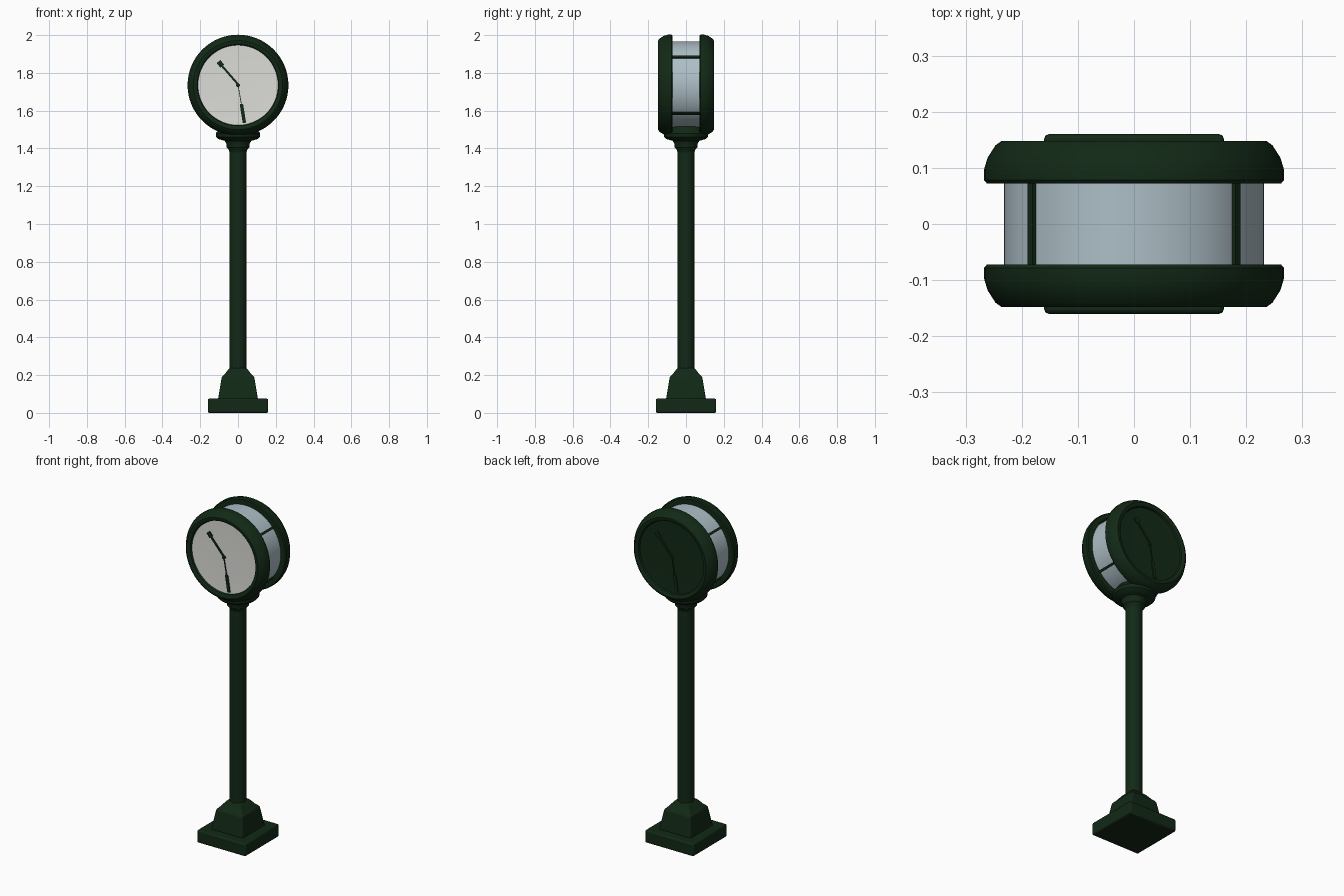
import bpy, bmesh
from math import radians, sin, cos, atan2, hypot, pi
from mathutils import Matrix, Vector

if "Cube" in bpy.data.objects:
    bpy.data.objects.remove(bpy.data.objects["Cube"])

CENTRE = Vector((0, 0, 1.735))


def material(name, rgb):
    mat = bpy.data.materials.new(name)
    mat.use_nodes = True
    mat.diffuse_color = (*rgb, 1)
    bsdf = next(n for n in mat.node_tree.nodes if n.type == "BSDF_PRINCIPLED")
    bsdf.inputs["Base Color"].default_value = (*rgb, 1)
    return mat


green = material("dark green iron", (0.006, 0.022, 0.008))
white = material("dial white", (0.72, 0.72, 0.69))
glass = material("pale blue glass", (0.42, 0.52, 0.57))


def finish(name, bm, mat, matrix=None, bevel=0):
    bmesh.ops.recalc_face_normals(bm, faces=bm.faces)
    mesh = bpy.data.meshes.new(name)
    bm.to_mesh(mesh)
    bm.free()
    if matrix:
        mesh.transform(matrix)
    mesh.materials.append(mat)
    obj = bpy.data.objects.new(name, mesh)
    bpy.context.collection.objects.link(obj)
    if bevel:
        mod = obj.modifiers.new("soft edges", "BEVEL")
        mod.width, mod.segments = bevel, 2
    bpy.ops.object.select_all(action="DESELECT")
    obj.select_set(True)
    bpy.context.view_layer.objects.active = obj
    bpy.ops.object.shade_smooth_by_angle(angle=radians(35))
    return obj


def loft(name, profile, mat, sides=64, turn=0, matrix=None, bevel=0):
    """Stack rings of (radius, height) along z, capping both ends."""
    bm = bmesh.new()
    rings = [[bm.verts.new((r * cos(turn + 2 * pi * i / sides),
                            r * sin(turn + 2 * pi * i / sides), z))
              for i in range(sides)] for r, z in profile]
    for a, b in zip(rings, rings[1:]):
        for i in range(sides):
            j = (i + 1) % sides
            bm.faces.new((a[i], a[j], b[j], b[i]))
    bm.faces.new(rings[0])
    bm.faces.new(rings[-1])
    return finish(name, bm, mat, matrix, bevel)


def square(name, profile, bevel):
    return loft(name, [(w * 2 ** 0.5, z) for w, z in profile], green, 4, pi / 4, None, bevel)


def box(name, size, mat, matrix, bevel=0):
    bm = bmesh.new()
    bmesh.ops.create_cube(bm, size=1)
    bmesh.ops.scale(bm, vec=size, verts=bm.verts)
    return finish(name, bm, mat, matrix, bevel)


# Square foot and tapered pedestal
square("base_slab", [(0.16, 0), (0.16, 0.075)], 0.008)
square("pedestal", [(0.106, 0.07), (0.086, 0.19), (0.07, 0.205), (0.045, 0.238)], 0.006)

# Post, neck collar and saddle under the clock
loft("post", [(0.045, 0.2), (0.045, 1.44)], green, 40)
loft("collar", [(0.044, 1.375), (0.05, 1.395), (0.06, 1.405), (0.062, 1.425),
                (0.07, 1.44), (0.105, 1.45), (0.115, 1.46), (0.118, 1.48),
                (0.09, 1.515)], green, 48)

# Lantern drum lying along y
lay_front = Matrix.Translation(CENTRE) @ Matrix.Rotation(pi / 2, 4, "X")
lay_back = Matrix.Rotation(pi, 4, "Z") @ lay_front
loft("glass_drum", [(0.232, -0.08), (0.232, 0.08)], glass, matrix=lay_front)

# Glazing bars across the drum
for name, deg in (("upper_left", 39.5), ("upper_right", 140.5),
                  ("lower_left", -39.5), ("lower_right", 219.5)):
    place = (Matrix.Translation(CENTRE) @ Matrix.Rotation(-radians(deg), 4, "Y")
             @ Matrix.Translation((0.232, 0, 0)))
    box(name + "_glazing_bar", (0.016, 0.152, 0.014), green, place)

# Rounded rims with a recessed dial opening
RIM = [(0.22, 0.072), (0.262, 0.072), (0.267, 0.078), (0.267, 0.098),
       (0.261, 0.118), (0.247, 0.14), (0.236, 0.148), (0.224, 0.148),
       (0.215, 0.142), (0.211, 0.128)]
for side, lay, dial in (("front", lay_front, white), ("back", lay_back, green)):
    loft(side + "_rim", RIM, green, matrix=lay)
    loft(side + "_dial", [(0.212, 0.1), (0.212, 0.131), (0.18, 0.13), (0.1, 0.129)],
         dial, matrix=lay)

    # Hands, in dial coordinates: start x, start z, end x, end z, width
    hands = [("hour_hand", 0.004, 0, -0.09, 0.108, 0.011),
             ("hour_hand_tip", -0.083, 0.1, -0.103, 0.125, 0.026),
             ("minute_hand", 0, 0, 0.018, -0.1, 0.004),
             ("minute_hand_tip", 0.018, -0.1, 0.034, -0.2, 0.018)]
    for name, x0, z0, x1, z1, width in hands:
        place = (lay @ Matrix.Translation(((x0 + x1) / 2, (z0 + z1) / 2, 0.134))
                 @ Matrix.Rotation(atan2(z1 - z0, x1 - x0), 4, "Z"))
        box(side + "_" + name, (hypot(x1 - x0, z1 - z0), width, 0.005), green, place)
    loft(side + "_hub", [(0.01, 0.128), (0.01, 0.139)], green, 20, matrix=lay)
